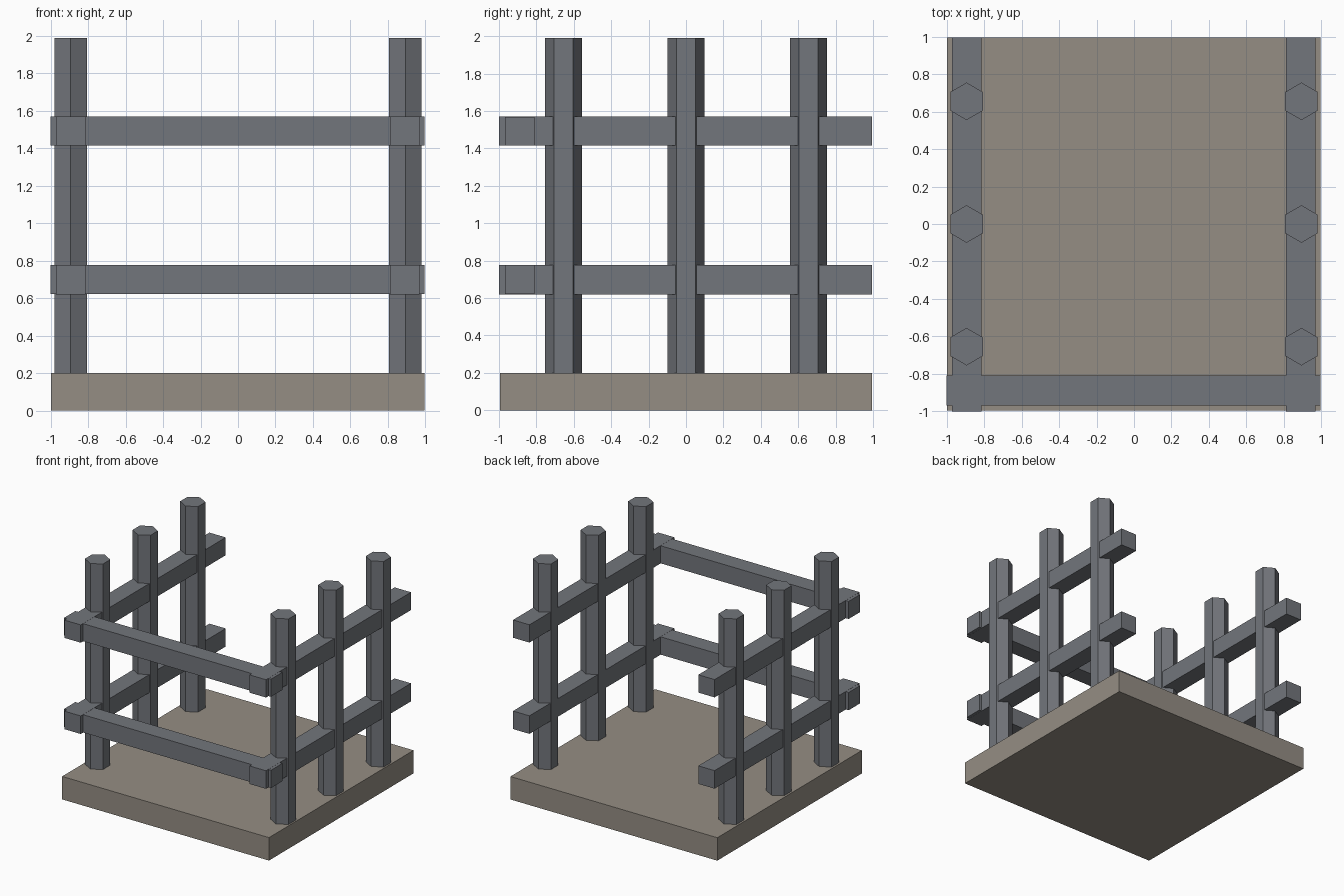
import bpy
from math import pi

if "Cube" in bpy.data.objects:
    bpy.data.objects.remove(bpy.data.objects["Cube"])


def material(name, color):
    m = bpy.data.materials.new(name)
    m.diffuse_color = (*color, 1)
    m.use_nodes = True
    m.node_tree.nodes["Principled BSDF"].inputs["Base Color"].default_value = m.diffuse_color
    return m


STONE = material("stone", (0.30, 0.27, 0.23))
METAL = material("metal", (0.17, 0.18, 0.20))


def box(name, x, y, z, mat):
    """Box from (min, max) ranges."""
    bpy.ops.mesh.primitive_cube_add(
        size=1, location=[sum(r) / 2 for r in (x, y, z)])
    o = bpy.context.object
    o.name = name
    o.scale = [r[1] - r[0] for r in (x, y, z)]
    bpy.ops.object.transform_apply(location=False, rotation=False, scale=True)
    o.data.materials.append(mat)
    return o


def post(name, x, y):
    """Six-sided post, flat faces towards +-x."""
    bpy.ops.mesh.primitive_cylinder_add(
        vertices=6, radius=0.1, depth=1.80, location=(x, y, 1.09))
    o = bpy.context.object
    o.name = name
    o.data.materials.append(mat := METAL)


# Slab
box("base_slab", (-0.998, 0.995), (-0.995, 0.995), (0, 0.2), STONE)

# Three posts on each side
for side, s in (("left", -1), ("right", 1)):
    for place, y in (("front", -0.655), ("middle", 0), ("back", 0.655)):
        post(f"{side}_{place}_post", s * 0.894, y)

# Two levels of rails on the sides and front
for level, z in (("lower", (0.62, 0.777)), ("upper", (1.415, 1.57))):
    box(f"left_{level}_rail", (-0.972, -0.815), (-1, 0.995), z, METAL)
    box(f"right_{level}_rail", (0.812, 0.97), (-1, 0.995), z, METAL)
    box(f"front_{level}_rail", (-1, 0.995), (-0.968, -0.81),
        (z[0] + 0.001, z[1] - 0.001), METAL)
